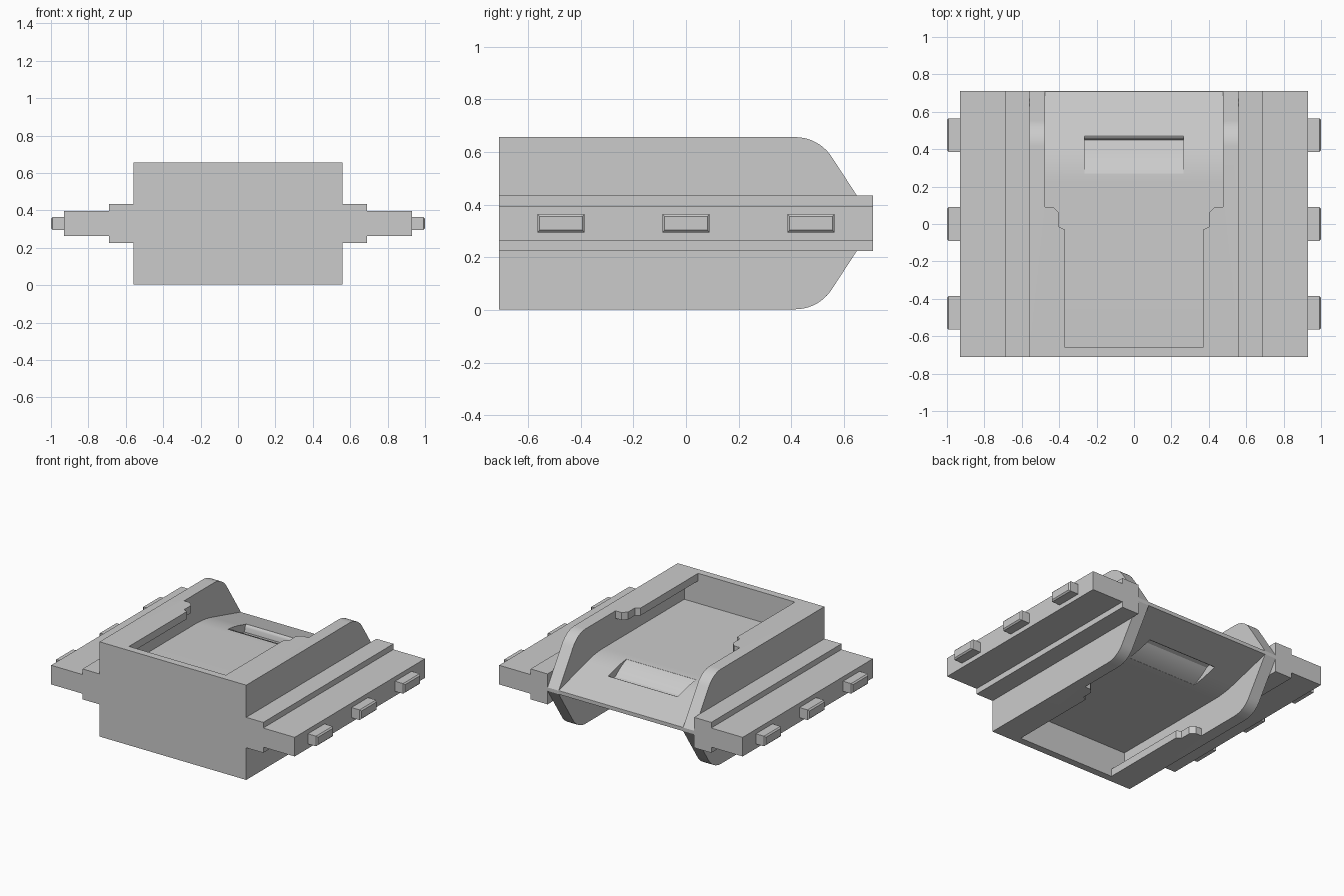
import bpy, bmesh, math

if "Cube" in bpy.data.objects:
    bpy.data.objects.remove(bpy.data.objects["Cube"])

MID = 0.33            # height of the mirror plane between top and bottom
HALF = 0.327          # half the body height
BACK = 0.71

grey = bpy.data.materials.new("plain_grey")
grey.use_nodes = True
grey.diffuse_color = (0.6, 0.6, 0.6, 1)
grey.node_tree.nodes["Principled BSDF"].inputs["Base Color"].default_value = (0.6, 0.6, 0.6, 1)


def prism(name, outline, axis, a, b):
    """Extrude a 2D outline from a to b along an axis."""
    place = {"x": lambda p, q, t: (t, p, q),
             "y": lambda p, q, t: (p, t, q),
             "z": lambda p, q, t: (p, q, t)}[axis]
    bm = bmesh.new()
    face = bm.faces.new([bm.verts.new(place(p, q, a)) for p, q in outline])
    move = [v for v in bmesh.ops.extrude_face_region(bm, geom=[face])["geom"]
            if isinstance(v, bmesh.types.BMVert)]
    bmesh.ops.translate(bm, verts=move, vec=place(0, 0, b - a))
    bmesh.ops.recalc_face_normals(bm, faces=bm.faces)
    mesh = bpy.data.meshes.new(name)
    bm.to_mesh(mesh)
    bm.free()
    mesh.materials.append(grey)
    obj = bpy.data.objects.new(name, mesh)
    bpy.context.collection.objects.link(obj)
    return obj


def cut(obj, cutter):
    """Subtract the cutter from the object and remove the cutter."""
    cutter.hide_render = True
    mod = obj.modifiers.new("cut", "BOOLEAN")
    mod.operation, mod.solver, mod.object = "DIFFERENCE", "EXACT", cutter
    graph = bpy.context.evaluated_depsgraph_get()
    mesh = bpy.data.meshes.new_from_object(obj.evaluated_get(graph))
    obj.modifiers.clear()
    obj.data = mesh
    bpy.data.objects.remove(cutter)


def bend(p0, p1, p2, n=8):
    """Points along a smooth bend with its corner at p1."""
    ts = [i / n for i in range(n + 1)]
    return [tuple((1 - t) ** 2 * a + 2 * t * (1 - t) * b + t * t * c
                  for a, b, c in zip(p0, p1, p2)) for t in ts]


def flip(points, sign):
    """Turn heights above the mirror plane into real heights."""
    return [(y, MID + sign * h) for y, h in points]


# Body block with rounded shoulders that taper to the back
R = 0.165
upper = [(-BACK, HALF)]
for i in range(11):
    a = math.radians(58) * i / 10
    upper.append((0.415 + R * math.sin(a), HALF - R + R * math.cos(a)))
upper.append((BACK, 0.012))
body = prism("body", flip(upper, 1) + flip(upper[::-1], -1), "x", -0.56, 0.56)

# Pocket, opening between lips, and scooped slot, on the top and the bottom
floor = [(-0.66, 0.12)] + bend((0.22, 0.12), (0.31, 0.12), (0.40, 0.096)) + [(0.85, -0.025)]
pocket = floor + [(0.85, 0.275), (-0.66, 0.275)]
half_opening = [(0.37, -0.66), (0.37, -0.03), (0.40, -0.015), (0.40, 0.06),
                (0.43, 0.09), (0.475, 0.09), (0.475, 0.85)]
opening = half_opening + [(-x, y) for x, y in half_opening[::-1]]
scoop = bend((0.27, 0.117), (0.34, 0.09), (0.39, 0.045)) + [(0.45, 0.03)]
scoop += bend((0.455, 0.06), (0.46, 0.08), (0.48, 0.077), 4) + [(0.48, 0.16), (0.27, 0.16)]
for s in (1, -1):
    cut(body, prism("pocket_cutter", flip(pocket, s), "x", -0.475, 0.475))
    cut(body, prism("opening_cutter", opening, "z", MID + s * 0.26, MID + s * 0.5))
    cut(body, prism("slot_cutter", flip(scoop, s), "x", -0.265, 0.265))

# Stepped rails and their pegs on both sides
step = [(0.56, 0.105), (0.69, 0.105), (0.69, 0.066), (0.93, 0.066)]
for s, side in ((1, "left"), (-1, "right")):
    outline = [(s * x, MID + h) for x, h in step] + [(s * x, MID - h) for x, h in step[::-1]]
    prism(side + "_rail", outline, "y", -BACK, BACK)
    for i, y in enumerate((-0.475, 0, 0.475)):
        peg = prism(f"{side}_peg_{i + 1}",
                    [(y - 0.09, MID - 0.035), (y + 0.09, MID - 0.035),
                     (y + 0.09, MID + 0.035), (y - 0.09, MID + 0.035)],
                    "x", s * 0.925, s)
        bm = bmesh.new()
        bm.from_mesh(peg.data)
        rim = [e for e in bm.edges if all(abs(v.co.x) > 0.99 for v in e.verts)]
        bmesh.ops.bevel(bm, geom=rim, offset=0.009, segments=1, affect="EDGES")
        bm.to_mesh(peg.data)
        bm.free()

# Smooth the bends and keep the edges sharp
bpy.ops.object.select_all(action="DESELECT")
body.select_set(True)
bpy.context.view_layer.objects.active = body
bpy.ops.object.shade_smooth_by_angle(angle=math.radians(25))
